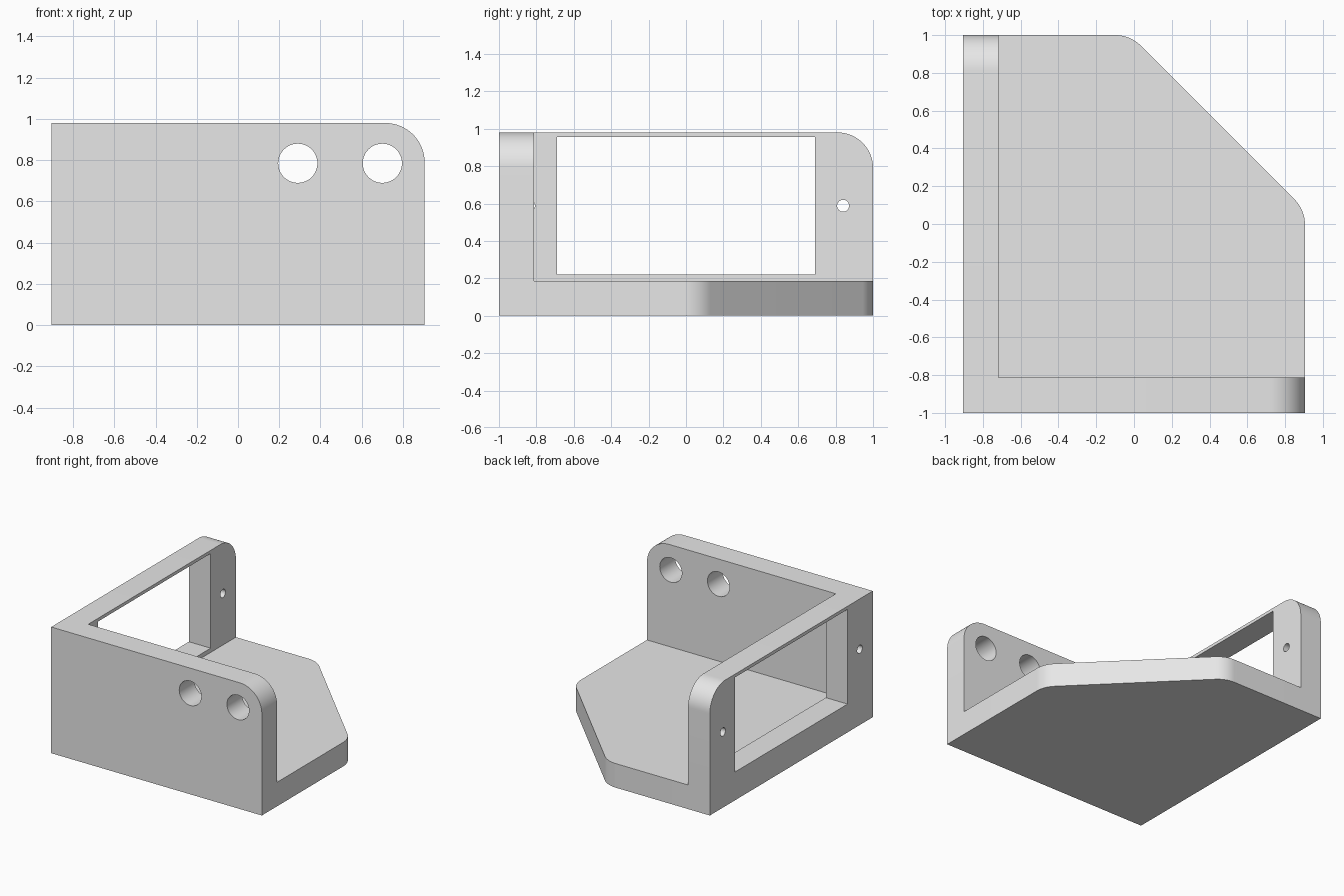
import bpy, bmesh, math
from mathutils import Vector

old = bpy.data.objects.get("Cube")
if old:
    bpy.data.objects.remove(old, do_unlink=True)

# Overall sizes: half width, half depth, height, plate thickness, corner radius
W, D, H, T, R = 0.905, 1.0, 0.98, 0.187, 0.19

grey = bpy.data.materials.new("light grey")
grey.diffuse_color = (0.8, 0.8, 0.8, 1)
grey.use_nodes = True
grey.node_tree.nodes["Principled BSDF"].inputs["Base Color"].default_value = (0.8, 0.8, 0.8, 1)


def rounded(corners, steps=16):
    """Outline from (x, y, radius) corners, with arcs where radius > 0."""
    out = []
    for i, (x, y, r) in enumerate(corners):
        p = Vector((x, y))
        if r == 0:
            out.append(p)
            continue
        a = (Vector(corners[i - 1][:2]) - p).normalized()
        b = (Vector(corners[(i + 1) % len(corners)][:2]) - p).normalized()
        half = a.angle(b) / 2
        centre = p + (a + b).normalized() * (r / math.sin(half))
        start = p + a * (r / math.tan(half)) - centre
        end = p + b * (r / math.tan(half)) - centre
        sweep = start.angle(end)
        for k in range(steps + 1):
            t = k / steps
            out.append(centre + (start * math.sin((1 - t) * sweep)
                                 + end * math.sin(t * sweep)) / math.sin(sweep))
    return out


def circle(u, v, r, n=48):
    return [Vector((u + r * math.cos(2 * math.pi * k / n),
                    v + r * math.sin(2 * math.pi * k / n))) for k in range(n)]


def prism(name, outline, axis, lo, hi):
    """Extrude a 2D outline along one axis from lo to hi."""
    place = {"x": lambda u, v, w: (w, u, v),
             "y": lambda u, v, w: (u, w, v),
             "z": lambda u, v, w: (u, v, w)}[axis]
    bm = bmesh.new()
    face = bm.faces.new([bm.verts.new(place(u, v, lo)) for u, v in outline])
    ext = bmesh.ops.extrude_face_region(bm, geom=[face])
    moved = [g for g in ext["geom"] if isinstance(g, bmesh.types.BMVert)]
    bmesh.ops.translate(bm, verts=moved, vec=place(0, 0, hi - lo))
    bmesh.ops.recalc_face_normals(bm, faces=bm.faces)
    mesh = bpy.data.meshes.new(name)
    bm.to_mesh(mesh)
    bm.free()
    mesh.materials.append(grey)
    obj = bpy.data.objects.new(name, mesh)
    bpy.context.collection.objects.link(obj)
    return obj


def combine(target, other, operation):
    mod = target.modifiers.new(operation.lower(), "BOOLEAN")
    mod.operation, mod.solver, mod.object = operation, "EXACT", other
    bpy.context.view_layer.objects.active = target
    bpy.ops.object.modifier_apply(modifier=mod.name)
    bpy.data.objects.remove(other, do_unlink=True)


# Base plate with the back corner cut off diagonally
bracket = prism("corner_bracket", rounded([
    (-W, -D, 0), (W, -D, 0), (W, 0.075, R), (-0.02, D, R), (-W, D, 0)]), "z", 0, T)

# Front wall and side wall, each with a rounded free top corner
front_wall = prism("front_wall", rounded([
    (-W, 0, 0), (W, 0, 0), (W, H, R), (-W, H, 0)]), "y", -D, -D + T)
side_wall = prism("side_wall", rounded([
    (-D, 0, 0), (D, 0, 0), (D, H, R), (-D, H, 0)]), "x", -W, -W + T)
combine(bracket, front_wall, "UNION")
combine(bracket, side_wall, "UNION")

# Large window through the side wall
window = rounded([(-0.69, 0.22, 0), (0.69, 0.22, 0), (0.69, 0.955, 0), (-0.69, 0.955, 0)])
combine(bracket, prism("window_cutter", window, "x", -1.2, -0.6), "DIFFERENCE")

# Two large holes through the front wall
for x in (0.29, 0.70):
    combine(bracket, prism("hole_cutter", circle(x, 0.785, 0.095), "y", -1.2, -0.6), "DIFFERENCE")

# Screw holes at both ends of the side wall; the front one ends inside the front wall
for y in (-0.84, 0.84):
    combine(bracket, prism("screw_cutter", circle(y, 0.588, 0.032, 32), "x", -1.2, -0.7), "DIFFERENCE")

# Smooth the curved faces, keep the edges sharp
bpy.ops.object.select_all(action="DESELECT")
bracket.select_set(True)
bpy.context.view_layer.objects.active = bracket
bpy.ops.object.shade_smooth_by_angle(angle=math.radians(30))
